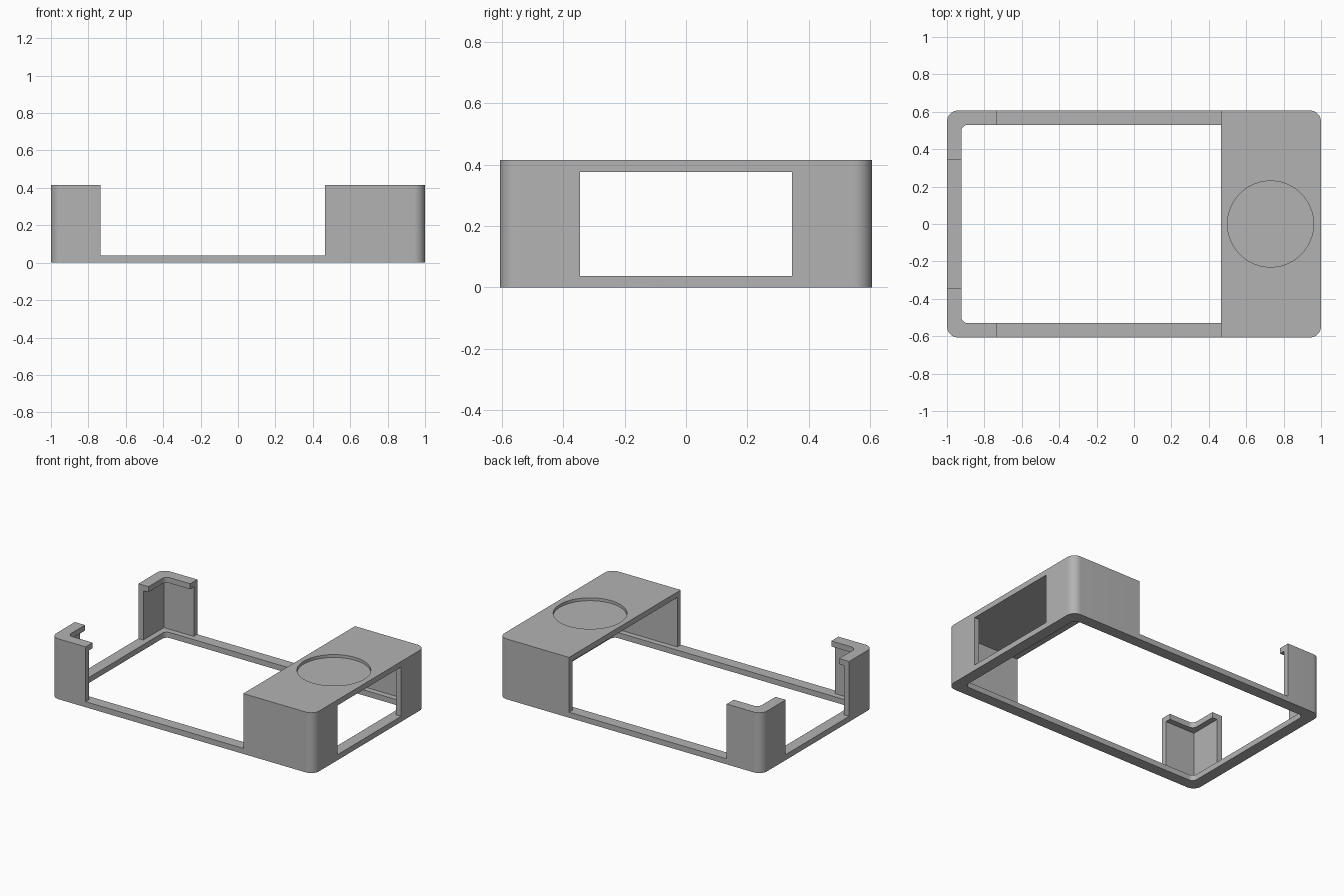
import bpy
from math import cos, sin, pi, radians

cube = bpy.data.objects.get("Cube")
if cube:
    bpy.data.objects.remove(cube, do_unlink=True)

# Main dimensions
HX, HY, H = 1.0, 0.607, 0.415
T = 0.038          # wall, floor ring and lip thickness
RIM = 0.077        # width of base ring and top lip
POST_X, BLOCK_X = -0.735, 0.465
GAP_Y = 0.345

grey = bpy.data.materials.new("plain grey")
grey.use_nodes = True
GREY = (0.45, 0.45, 0.45, 1)
grey.diffuse_color = GREY
grey.node_tree.nodes["Principled BSDF"].inputs["Base Color"].default_value = GREY


def prism(name, outline, z0, z1):
    """Extrude a closed counter-clockwise outline from z0 to z1."""
    n = len(outline)
    verts = [(x, y, z) for z in (z0, z1) for x, y in outline]
    faces = [tuple(reversed(range(n))), tuple(range(n, 2 * n))]
    faces += [(i, (i + 1) % n, (i + 1) % n + n, i + n) for i in range(n)]
    mesh = bpy.data.meshes.new(name)
    mesh.from_pydata(verts, [], faces)
    mesh.materials.append(grey)
    ob = bpy.data.objects.new(name, mesh)
    bpy.context.collection.objects.link(ob)
    return ob


def rounded(x0, x1, y0, y1, r, steps=10):
    """Rectangle outline with rounded corners."""
    corners = [(x1 - r, y1 - r), (x0 + r, y1 - r), (x0 + r, y0 + r), (x1 - r, y0 + r)]
    return [(cx + r * cos(a), cy + r * sin(a))
            for q, (cx, cy) in enumerate(corners)
            for a in ((q + i / steps) * pi / 2 for i in range(steps + 1))]


def rect(x0, x1, y0, y1):
    return [(x0, y0), (x1, y0), (x1, y1), (x0, y1)]


def circle(cx, cy, r, n=96):
    return [(cx + r * cos(2 * pi * i / n), cy + r * sin(2 * pi * i / n)) for i in range(n)]


# Solid case with rounded vertical edges
case = prism("open_case", rounded(-HX, HX, -HY, HY, 0.06), 0, H)

ix, iy = HX - RIM, HY - RIM
cutters = [
    # inside space between floor ring and top
    prism("cavity_cutter", rect(-HX + T, HX - T, -HY + T, HY - T), T, H - T),
    # opening through the floor ring
    prism("floor_cutter", rounded(-ix, ix, -iy, iy, 0.035), -0.1, 0.2),
    # opening inside the lips of the corner posts
    prism("lip_cutter", rounded(-ix, BLOCK_X, -iy, iy, 0.035), 0.2, 0.6),
    # long side gaps between posts and block
    prism("side_cutter", rect(POST_X, BLOCK_X, -1, 1), T, 0.6),
    # end gap between the two posts
    prism("post_gap_cutter", rect(-1.2, 0, -GAP_Y, GAP_Y), T, 0.6),
    # window in the end wall of the block
    prism("window_cutter", rect(0.7, 1.2, -GAP_Y, GAP_Y), T, H - T),
    # shallow round recess on the block
    prism("recess_cutter", circle(0.73, 0, 0.23), H - 0.02, 0.6),
]

bpy.context.view_layer.objects.active = case
for cutter in cutters:
    cutter.hide_render = True
    mod = case.modifiers.new(cutter.name, "BOOLEAN")
    mod.operation = "DIFFERENCE"
    mod.solver = "EXACT"
    mod.object = cutter
    bpy.ops.object.modifier_apply(modifier=mod.name)
    bpy.data.objects.remove(cutter, do_unlink=True)

# Smooth rounded corners, keep hard edges
bpy.ops.object.select_all(action="DESELECT")
case.select_set(True)
bpy.ops.object.shade_smooth_by_angle(angle=radians(30))
